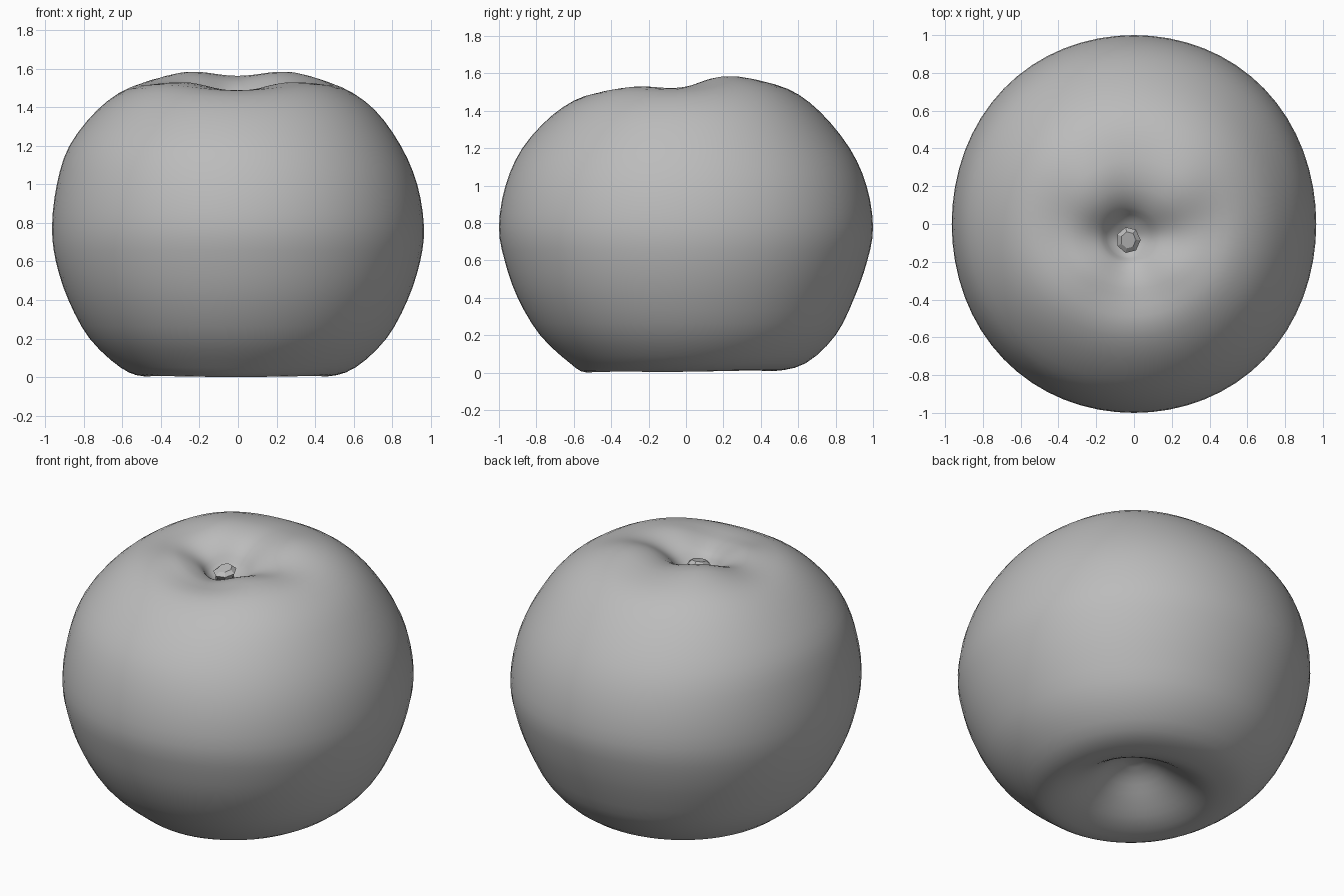
import bpy, bmesh, math
from mathutils import Vector

if "Cube" in bpy.data.objects:
    bpy.data.objects.remove(bpy.data.objects["Cube"])

skin = bpy.data.materials.new("soft_grey")
skin.diffuse_color = (0.5, 0.5, 0.5, 1)
skin.use_nodes = True
skin.node_tree.nodes["Principled BSDF"].inputs["Base Color"].default_value = skin.diffuse_color

# Rings from the base hollow to the stem hollow:
# height, x radius, y radius, centre x, centre y, front-to-back tilt
RINGS = [
    (0.22, 0.04, 0.04, 0.00, 0.00, 0.00),
    (0.185, 0.13, 0.13, 0.00, 0.00, 0.00),
    (0.10, 0.25, 0.25, 0.00, 0.00, 0.00),
    (0.03, 0.37, 0.37, 0.00, -0.01, 0.00),
    (0.006, 0.48, 0.50, -0.01, -0.03, 0.004),
    (0.05, 0.61, 0.63, 0.00, 0.01, 0.00),
    (0.20, 0.77, 0.79, 0.00, 0.01, 0.00),
    (0.40, 0.88, 0.90, 0.00, 0.00, 0.00),
    (0.60, 0.945, 0.97, 0.00, 0.00, 0.00),
    (0.78, 0.965, 1.00, 0.00, 0.00, 0.00),
    (1.00, 0.935, 0.965, -0.005, 0.00, 0.00),
    (1.20, 0.86, 0.875, -0.015, 0.00, 0.00),
    (1.39, 0.72, 0.715, -0.01, 0.00, 0.01),
    (1.505, 0.56, 0.545, -0.01, 0.00, 0.02),
    (1.54, 0.39, 0.36, 0.00, -0.02, 0.038),
    (1.525, 0.27, 0.24, -0.01, -0.05, 0.035),
    (1.475, 0.165, 0.15, -0.02, -0.06, 0.022),
    (1.41, 0.10, 0.10, -0.03, -0.07, 0.01),
    (1.37, 0.04, 0.04, -0.03, -0.08, 0.00),
]
SEGMENTS, STEPS = 64, 3


def spline(points, steps):
    """Smooth curve through every point."""
    pts = [Vector(p) for p in points]
    out = []
    for i in range(len(pts) - 1):
        a, b, c, d = (pts[max(i - 1, 0)], pts[i], pts[i + 1],
                      pts[min(i + 2, len(pts) - 1)])
        for s in range(steps):
            t = s / steps
            out.append(0.5 * (2 * b + (c - a) * t
                              + (2 * a - 5 * b + 4 * c - d) * t * t
                              + (3 * b - a - 3 * c + d) * t ** 3))
    return out + [pts[-1]]


def loft(name, rings, segments, lobes=0.0, square=0.0):
    """Skin a stack of rings, gently lobed and squared, and close both ends."""
    bm = bmesh.new()
    loops = []
    for z, rx, ry, cx, cy, tilt in rings:
        loop = []
        for k in range(segments):
            a = 2 * math.pi * k / segments
            grow = 1 + square * (1 - math.cos(4 * a))
            rise = tilt * (math.sin(a) - lobes * math.cos(4 * a))
            loop.append(bm.verts.new((cx + rx * grow * math.cos(a),
                                      cy + ry * grow * math.sin(a), z + rise)))
        loops.append(loop)
    for low, high in zip(loops, loops[1:]):
        for k in range(segments):
            n = (k + 1) % segments
            bm.faces.new((low[k], low[n], high[n], high[k]))
    bm.faces.new(loops[0][::-1])
    bm.faces.new(loops[-1])
    bmesh.ops.recalc_face_normals(bm, faces=bm.faces)
    mesh = bpy.data.meshes.new(name)
    bm.to_mesh(mesh)
    bm.free()
    mesh.materials.append(skin)
    obj = bpy.data.objects.new(name, mesh)
    bpy.context.collection.objects.link(obj)
    return obj


# Fruit body with both hollows
body = loft("fruit_body", spline(RINGS, STEPS), SEGMENTS, lobes=0.4, square=0.006)
bpy.context.view_layer.objects.active = body
body.select_set(True)
bpy.ops.object.shade_smooth_by_angle(angle=math.radians(50))

# Short faceted stem, sunk into the top hollow
loft("stem", [
    (1.35, 0.055, 0.055, -0.03, -0.08, 0.0),
    (1.41, 0.050, 0.055, -0.035, -0.08, 0.0),
    (1.445, 0.065, 0.070, -0.03, -0.085, 0.01),
    (1.465, 0.040, 0.045, -0.03, -0.085, 0.01),
], 7)
